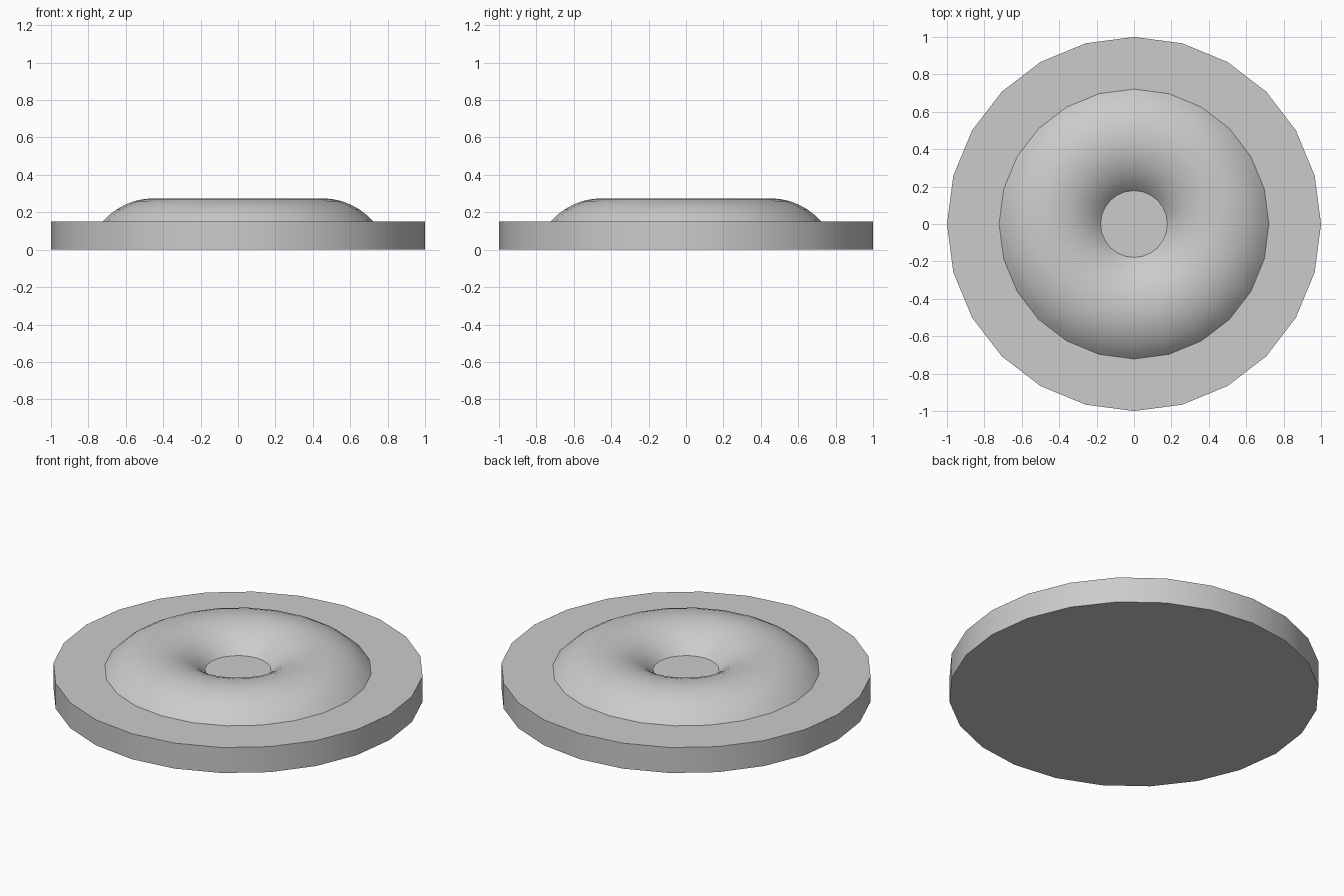
import bpy, bmesh, math

if "Cube" in bpy.data.objects:
    bpy.data.objects.remove(bpy.data.objects["Cube"])

SIDES = 24
DISC_TOP = 0.152


def finish(name, bm):
    bmesh.ops.recalc_face_normals(bm, faces=bm.faces)
    mesh = bpy.data.meshes.new(name)
    bm.to_mesh(mesh)
    bm.free()
    obj = bpy.data.objects.new(name, mesh)
    bpy.context.collection.objects.link(obj)
    bpy.ops.object.select_all(action='DESELECT')
    obj.select_set(True)
    bpy.context.view_layer.objects.active = obj
    bpy.ops.object.shade_smooth_by_angle(angle=math.radians(30))
    return obj


def lathe(name, profile):
    """Revolve a closed (radius, z) profile around the z axis."""
    bm = bmesh.new()
    rings = []
    for i in range(SIDES):
        a = 2 * math.pi * i / SIDES
        rings.append([bm.verts.new((r * math.cos(a), r * math.sin(a), z))
                      for r, z in profile])
    n = len(profile)
    for i in range(SIDES):
        p, q = rings[i], rings[(i + 1) % SIDES]
        for j in range(n):
            k = (j + 1) % n
            bm.faces.new((p[j], q[j], q[k], p[k]))
    return finish(name, bm)


# Flat base disc
bm = bmesh.new()
base = [bm.verts.new((math.cos(2 * math.pi * i / SIDES),
                      math.sin(2 * math.pi * i / SIDES), 0)) for i in range(SIDES)]
face = bm.faces.new(base)
ext = bmesh.ops.extrude_face_region(bm, geom=[face], use_keep_orig=True)
top = [g for g in ext["geom"] if isinstance(g, bmesh.types.BMVert)]
bmesh.ops.translate(bm, verts=top, vec=(0, 0, DISC_TOP))
finish("base_disc", bm)

# Rounded ring on top, its arc ending just inside the disc
ring_r, tube_r, top_z = 0.45, 0.363, 0.275
half = math.radians(50.5)
steps = 12
arc = []
for i in range(steps + 1):
    a = half - 2 * half * i / steps
    arc.append((ring_r + tube_r * math.sin(a),
                top_z - tube_r + tube_r * math.cos(a)))
lathe("raised_ring", arc)
